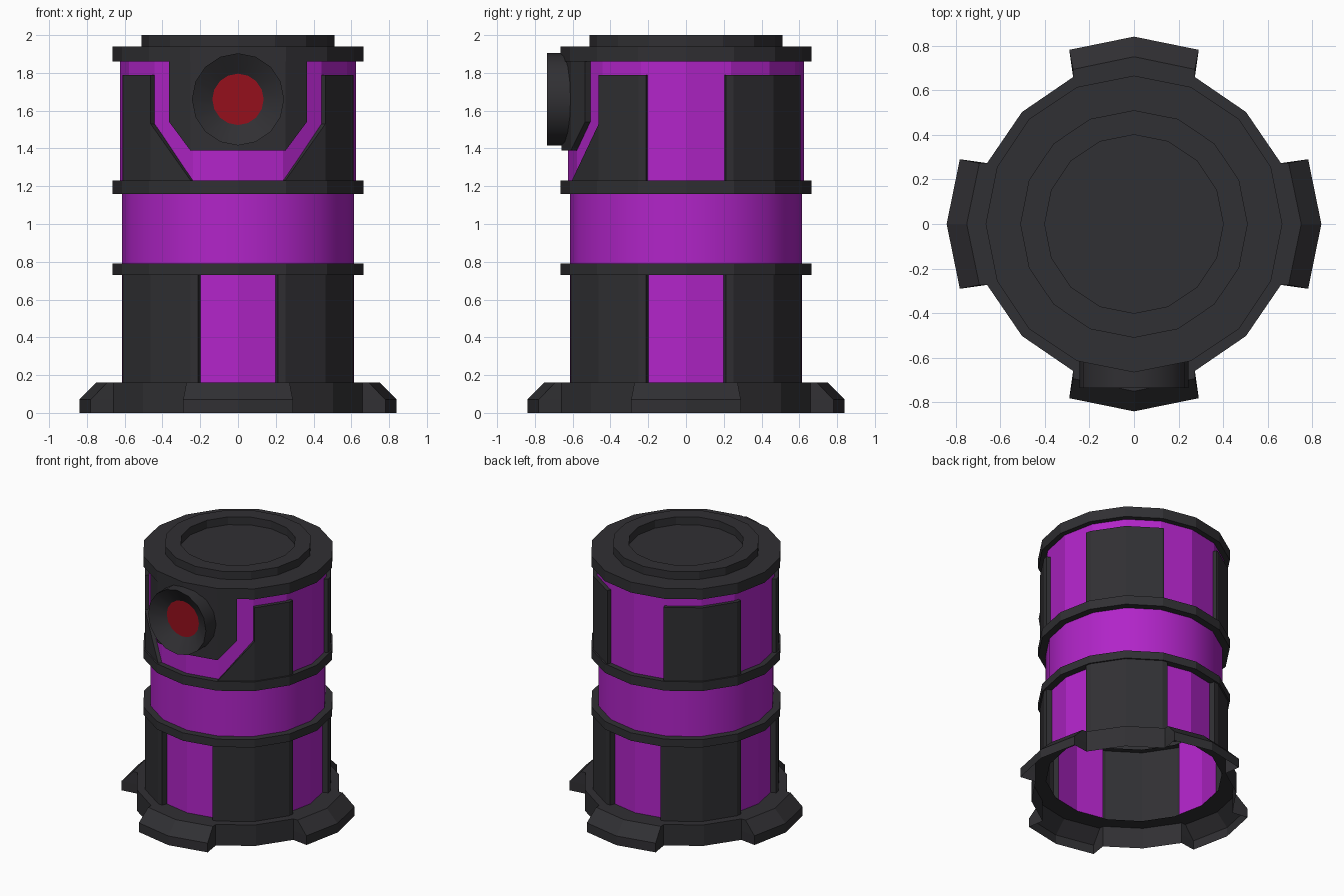
import bpy, bmesh
from math import sin, cos, radians, floor, pi

if "Cube" in bpy.data.objects:
    bpy.data.objects.remove(bpy.data.objects["Cube"])

STEP = 22.5  # the barrel is a 16-sided prism


def material(name, rgb):
    m = bpy.data.materials.new(name)
    m.diffuse_color = (*rgb, 1)
    m.use_nodes = True
    m.node_tree.nodes["Principled BSDF"].inputs["Base Color"].default_value = m.diffuse_color
    return m


DARK = material("dark_metal", (0.03, 0.029, 0.033))
PURPLE = material("purple_paint", (0.44, 0.018, 0.58))
RED = material("red_lens", (0.3, 0.005, 0.012))


def finish(bm, name, mat, smooth=False):
    bmesh.ops.remove_doubles(bm, verts=bm.verts, dist=1e-5)
    me = bpy.data.meshes.new(name)
    bm.to_mesh(me)
    bm.free()
    me.materials.append(mat)
    ob = bpy.data.objects.new(name, me)
    bpy.context.collection.objects.link(ob)
    if smooth:
        bpy.context.view_layer.objects.active = ob
        ob.select_set(True)
        bpy.ops.object.shade_smooth_by_angle(angle=radians(30))
        ob.select_set(False)
    return ob


def on_barrel(r, a, z):
    """Point on the 16-gon of corner radius r; a = degrees from the front."""
    off = (a % STEP) - STEP / 2
    rr = r * cos(radians(STEP / 2)) / cos(radians(off))
    return (rr * sin(radians(a)), -rr * cos(radians(a)), z)


def bridge(bm, loops):
    rings = [[bm.verts.new(p) for p in loop] for loop in loops]
    for lo, hi in zip(rings, rings[1:]):
        n = len(lo)
        for i in range(n):
            j = (i + 1) % n
            bm.faces.new((lo[i], lo[j], hi[j], hi[i]))
    return rings


def lathe(name, profile, mat, cap=False, smooth=False):
    bm = bmesh.new()
    rings = bridge(bm, [[on_barrel(r, i * STEP, z) for i in range(16)] for r, z in profile])
    if cap:
        bm.faces.new(rings[-1])
    return finish(bm, name, mat, smooth)


def panel(name, cols, mat, r_out, r_in=None):
    """Curved plate from (angle, bottom, top) columns, with edge walls down to r_in."""
    full = [cols[0]]
    for (a0, b0, t0), (a1, b1, t1) in zip(cols, cols[1:]):
        k = floor(a0 / STEP + 1e-6) + 1
        while k * STEP < a1 - 1e-4:
            f = (k * STEP - a0) / (a1 - a0)
            full.append((k * STEP, b0 + f * (b1 - b0), t0 + f * (t1 - t0)))
            k += 1
        full.append((a1, b1, t1))
    bm = bmesh.new()

    def quad(*pts):
        uniq = [p for i, p in enumerate(pts) if p not in pts[:i]]
        if len(uniq) > 2:
            bm.faces.new([bm.verts.new(on_barrel(*p)) for p in uniq])

    for (a0, b0, t0), (a1, b1, t1) in zip(full, full[1:]):
        if a1 > a0:
            quad((r_out, a0, b0), (r_out, a1, b1), (r_out, a1, t1), (r_out, a0, t0))
    if r_in:
        edge = [(a, b) for a, b, t in full] + [(a, t) for a, b, t in reversed(full)]
        for p, q in zip(edge, edge[1:] + edge[:1]):
            if p != q:
                quad((r_out, *p), (r_in, *p), (r_in, *q), (r_out, *q))
    return finish(bm, name, mat)


# Base skirt with four bevelled feet, open underneath
def skirt(corner, corner_a, mid, z):
    pts = []
    for q in range(4):
        for r, a in ((0.713, -STEP), (corner, -corner_a), (mid, 0),
                     (corner, corner_a), (0.713, STEP), (0.71, 45)):
            t = radians(q * 90 + a)
            pts.append((r * sin(t), -r * cos(t), z))
    return pts


bm = bmesh.new()
inner = []
for q in range(4):
    for a in (-STEP, -20.4, 0, 20.4, STEP, 45):
        inner.append(on_barrel(0.61, q * 90 + a, 0.16))
bridge(bm, [skirt(0.833, 20.4, 0.84, 0), skirt(0.833, 20.4, 0.84, 0.07),
            skirt(0.745, 21.5, 0.75, 0.16), inner])
finish(bm, "base_with_feet", DARK)

# Lower section: recessed purple windows and raised dark panels
HALF = 19.2
for q in range(4):
    c = q * 90
    panel(f"lower_window_{q}", [(c - HALF, 0.16, 0.73), (c + HALF, 0.16, 0.73)], PURPLE, 0.613)
    panel(f"lower_panel_{q}", [(c + HALF, 0.16, 0.73), (c + 90 - HALF, 0.16, 0.73)],
          DARK, 0.654, 0.613)

# Purple drum walls
lathe("middle_drum", [(0.613, 0.79), (0.613, 1.16)], PURPLE, smooth=True)
lathe("upper_drum", [(0.625, 1.23), (0.625, 1.86)], PURPLE)

# Dark hoops
for name, z0, z1 in (("lower_hoop", 0.73, 0.79), ("upper_hoop", 1.16, 1.23)):
    lathe(name, [(0.61, z0), (0.665, z0), (0.665, z1), (0.61, z1)], DARK)

# Lid with raised rim and sunken centre
lathe("lid", [(0.62, 1.86), (0.665, 1.86), (0.665, 1.94), (0.51, 1.94), (0.51, 2.0),
              (0.40, 2.0), (0.40, 1.94)], DARK, cap=True)

# Upper dark panels: plain at the back, cut away at the front
BACK = 21.3
front = [(22.5, 1.23, 1.23), (45, 1.23, 1.53), (45, 1.23, 1.79), (90 - HALF, 1.23, 1.79)]
back = [(90 + HALF, 1.23, 1.79), (180 - BACK, 1.23, 1.79)]
for part, cols in (("front", front), ("back", back)):
    panel(f"upper_{part}_panel_right", cols, DARK, 0.654, 0.62)
    mirrored = [(-a, b, t) for a, b, t in reversed(cols)]
    panel(f"upper_{part}_panel_left", mirrored, DARK, 0.654, 0.62)

# Face plate behind the eye
panel("face_plate", [(-34.3, 1.54, 1.86), (-22.5, 1.39, 1.86), (22.5, 1.39, 1.86),
                     (34.3, 1.54, 1.86)], DARK, 0.66, 0.62)


# Eye: dark funnel-shaped housing with a red lens
def circle(r, y, n=16):
    return [(r * cos(2 * pi * i / n), y, 1.66 + r * sin(2 * pi * i / n)) for i in range(n)]


bm = bmesh.new()
bridge(bm, [circle(0.244, -0.60), circle(0.244, -0.735), circle(0.136, -0.665)])
finish(bm, "eye_housing", DARK, smooth=True)

bm = bmesh.new()
bm.faces.new([bm.verts.new(p) for p in circle(0.136, -0.665)])
finish(bm, "eye_lens", RED)
